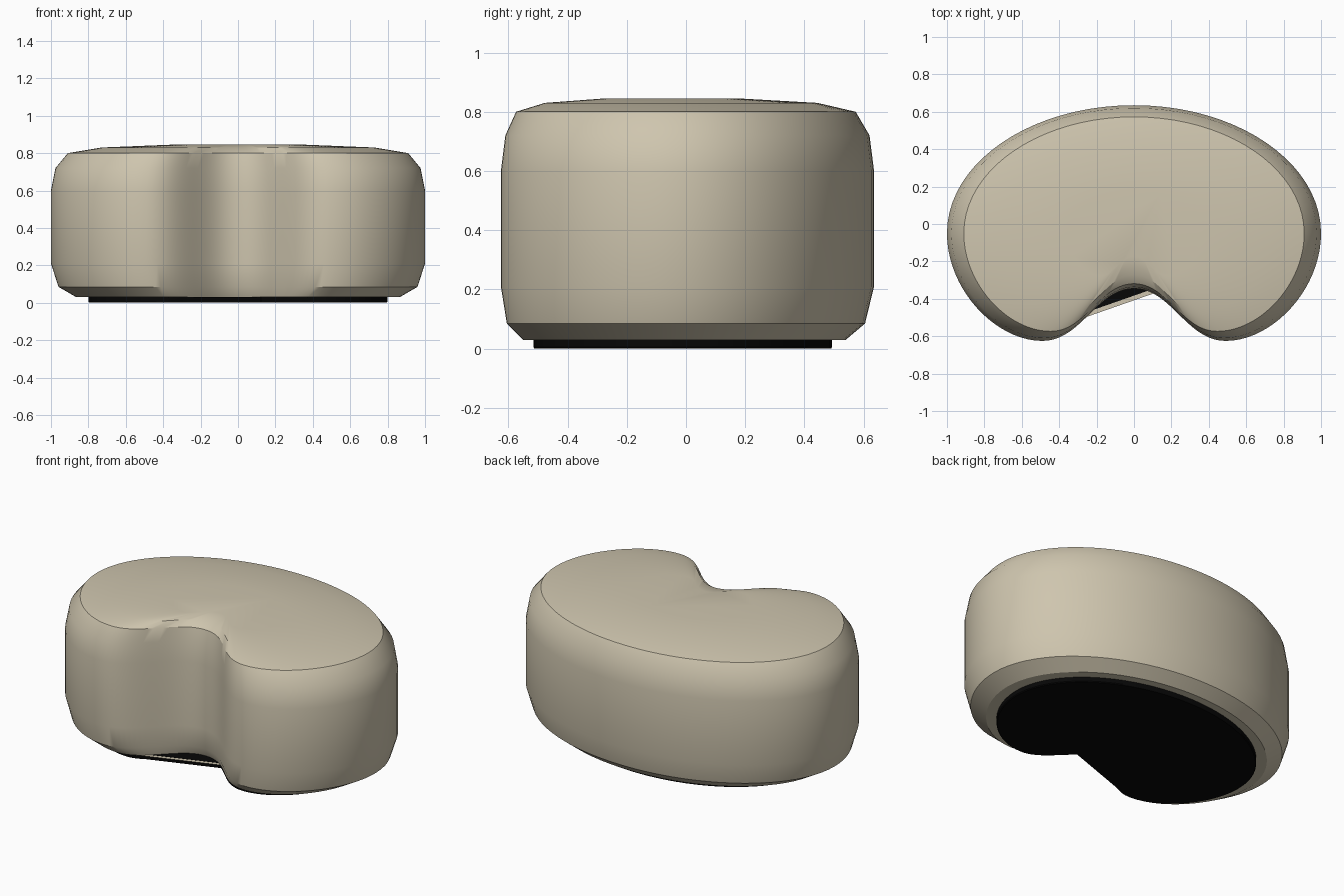
import bpy, bmesh, math
from mathutils import Vector
from mathutils.geometry import interpolate_bezier

cube = bpy.data.objects.get("Cube")
if cube:
    bpy.data.objects.remove(cube, do_unlink=True)


def material(name, color):
    m = bpy.data.materials.new(name)
    m.use_nodes = True
    m.diffuse_color = color
    bsdf = next(n for n in m.node_tree.nodes if n.type == 'BSDF_PRINCIPLED')
    bsdf.inputs["Base Color"].default_value = color
    bsdf.inputs["Roughness"].default_value = 0.8
    return m


def bean_outline(steps=20):
    """Kidney shaped outline: half from three curves, then mirrored."""
    curves = [
        [(0, -.345), (.2, -.345), (.28, -.625), (.49, -.625)],   # notch to lobe
        [(.49, -.625), (.74, -.625), (1, -.35), (1, -.05)],      # lobe to side
        [(1, -.05), (1, .33), (.55, .635), (0, .635)],           # side to back
    ]
    half = []
    for c in curves:
        a, h1, h2, b = [Vector((x, y, 0)) for x, y in c]
        half += interpolate_bezier(a, h1, h2, b, steps + 1)[:-1]
    half.append(Vector((0, .635, 0)))
    return half + [Vector((-p.x, p.y, 0)) for p in reversed(half[1:-1])]


def bridged(points):
    """Outline with a straight edge spanning the notch."""
    return [Vector((p.x, min(p.y, -.46 + .35 * p.x), 0))
            if abs(p.x) < .45 and p.y < 0 else p for p in points]


def ring(bm, points, z, scale, shift):
    return [bm.verts.new((p.x * scale, p.y * scale + shift, z)) for p in points]


def loft(bm, points, levels):
    rings = [ring(bm, points, *level) for level in levels]
    n = len(points)
    for low, high in zip(rings, rings[1:]):
        for i in range(n):
            j = (i + 1) % n
            bm.faces.new((low[i], low[j], high[j], high[i]))
    bm.faces.new(rings[-1])
    return rings


def finish(bm, name, mat):
    mesh = bpy.data.meshes.new(name)
    bm.to_mesh(mesh)
    bm.free()
    mesh.materials.append(mat)
    obj = bpy.data.objects.new(name, mesh)
    bpy.context.collection.objects.link(obj)
    bpy.ops.object.select_all(action='DESELECT')
    obj.select_set(True)
    bpy.context.view_layer.objects.active = obj
    bpy.ops.object.shade_smooth_by_angle(angle=math.radians(30))
    return obj


fabric = material("beige fabric", (.62, .56, .425, 1))
rubber = material("black base", (.002, .002, .002, 1))
outline = bean_outline()

# Upholstered body: height, scale, y shift of each ring
bm = bmesh.new()
loft(bm, outline, [
    (.03, .865, -.01), (.085, .96, -.005), (.21, 1, 0), (.6, 1, 0),
    (.72, .976, 0), (.8, .91, -.005), (.83, .73, -.02), (.845, .36, -.05)])
# Underside panel
bm.faces.new(list(reversed(ring(bm, bridged(outline), .03, .865, -.01))))
finish(bm, "pouf_body", fabric)

# Base plate
bm = bmesh.new()
rings = loft(bm, bridged(outline), [
    (0, .795, -.015), (.005, .8, -.015), (.031, .8, -.015)])
bm.faces.new(list(reversed(rings[0])))
finish(bm, "base_plate", rubber)
